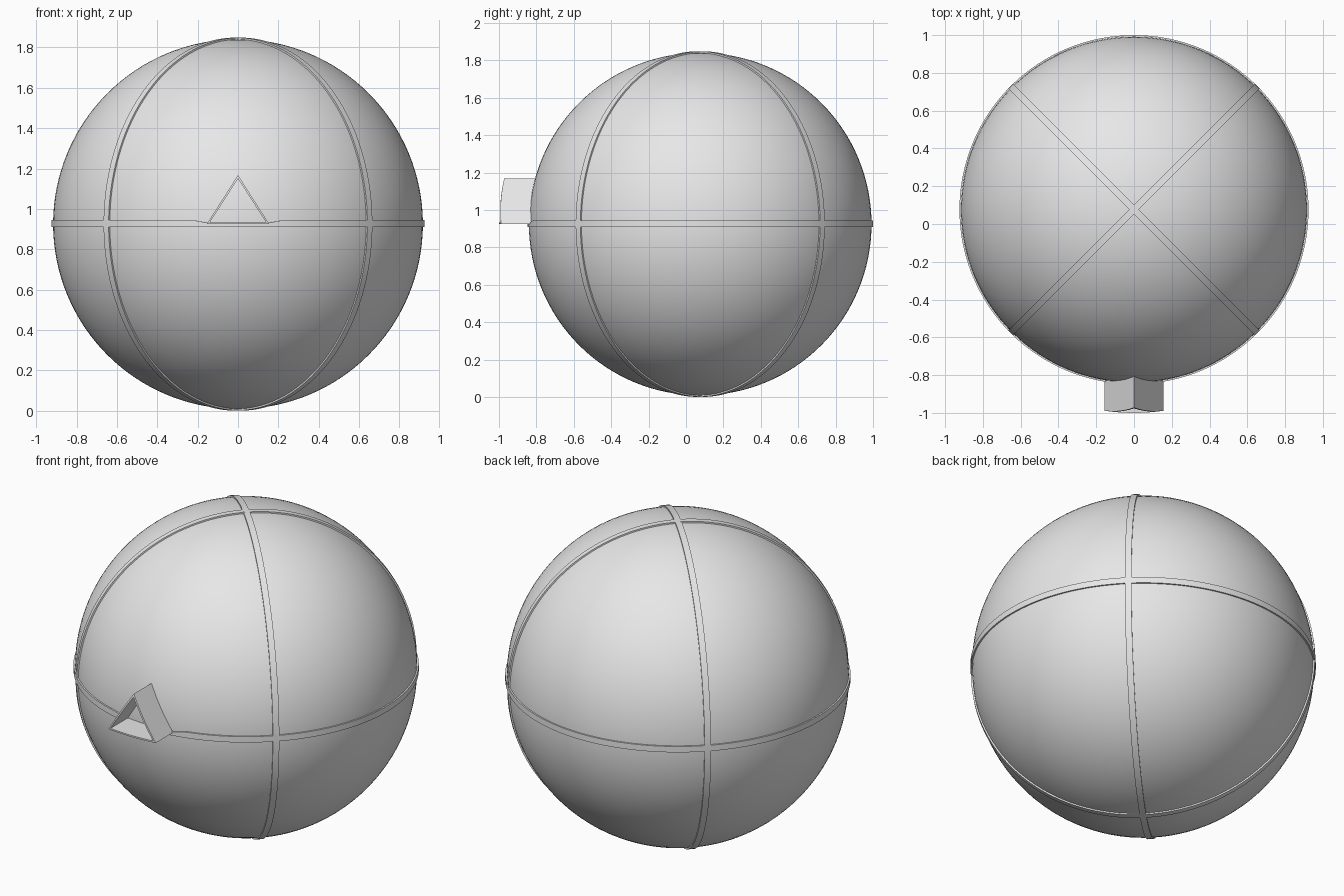
import bpy, bmesh, math
from mathutils import Vector, Matrix

if "Cube" in bpy.data.objects:
    bpy.data.objects.remove(bpy.data.objects["Cube"], do_unlink=True)

CENTRE = Vector((0, 0.076, 0.925))
SHELL_R, BAND_R, MOUTH_R = 0.916, 0.924, 1.076

grey = bpy.data.materials.new("light grey")
grey.use_nodes = True
colour = (0.8, 0.8, 0.8, 1)
grey.diffuse_color = colour
grey.node_tree.nodes["Principled BSDF"].inputs["Base Color"].default_value = colour


def finish(bm, name, smooth=True):
    bmesh.ops.recalc_face_normals(bm, faces=bm.faces)
    mesh = bpy.data.meshes.new(name)
    bm.to_mesh(mesh)
    bm.free()
    mesh.materials.append(grey)
    obj = bpy.data.objects.new(name, mesh)
    bpy.context.collection.objects.link(obj)
    if smooth:
        bpy.ops.object.select_all(action='DESELECT')
        obj.select_set(True)
        bpy.context.view_layer.objects.active = obj
        bpy.ops.object.shade_smooth_by_angle(angle=math.radians(30))
    return obj


def skin(bm, loops, closed):
    """Bridge equal loops of points with quads."""
    rows = [[bm.verts.new(p) for p in loop] for loop in loops]
    n = len(rows[0])
    for i in range(len(rows) if closed else len(rows) - 1):
        a, b = rows[i], rows[(i + 1) % len(rows)]
        for j in range(n):
            k = (j + 1) % n
            bm.faces.new((a[j], a[k], b[k], b[j]))


def band(name, rotation, half=0.0175, lift=0.0, fade=False):
    """Thin raised hoop, optionally narrowing below the spout."""
    bm = bmesh.new()
    loops = []
    steps = 192
    for i in range(steps):
        a = 2 * math.pi * i / steps
        c, s = math.cos(a), math.sin(a)
        top = half
        if fade and s < 0:
            t = min(max((0.27 - abs(c)) / 0.14, 0), 1)
            top -= 0.016 * t * t * (3 - 2 * t)
        section = []
        for r, z in ((0.9, -half), (BAND_R, -half), (BAND_R, top), (0.9, top)):
            section.append(CENTRE + rotation @ Vector((r * c, r * s, z + lift)))
        loops.append(section)
    skin(bm, loops, True)
    return finish(bm, name)


# Main shell
bm = bmesh.new()
bmesh.ops.create_uvsphere(bm, u_segments=128, v_segments=64, radius=SHELL_R,
                          matrix=Matrix.Translation(CENTRE))
finish(bm, "round_shell")

# Hoops: one level, two upright on the diagonals
band("level_band", Matrix.Identity(3), lift=0.003, fade=True)
for name, turn in (("left_diagonal_band", 45), ("right_diagonal_band", -45)):
    band(name, Matrix.Rotation(math.radians(turn), 3, 'Z')
         @ Matrix.Rotation(math.radians(90), 3, 'X'))


# Hollow triangular spout whose mouth follows a larger concentric ball
def triangle(half_width, base, apex, radius):
    corners = [Vector((-half_width, base)), Vector((half_width, base)), Vector((0, apex))]
    points = []
    for i in range(3):
        for j in range(10):
            x, z = corners[i].lerp(corners[(i + 1) % 3], j / 10)
            depth = math.sqrt(radius ** 2 - x ** 2 - (z - CENTRE.z) ** 2)
            points.append((x, CENTRE.y - depth, z))
    return points


outer = (0.155, 0.925, 1.168)
inner = (0.139, 0.934, 1.150)
bm = bmesh.new()
skin(bm, [triangle(*outer, 0.9), triangle(*outer, MOUTH_R),
          triangle(*inner, MOUTH_R), triangle(*inner, 0.9)], True)
finish(bm, "triangular_spout")
